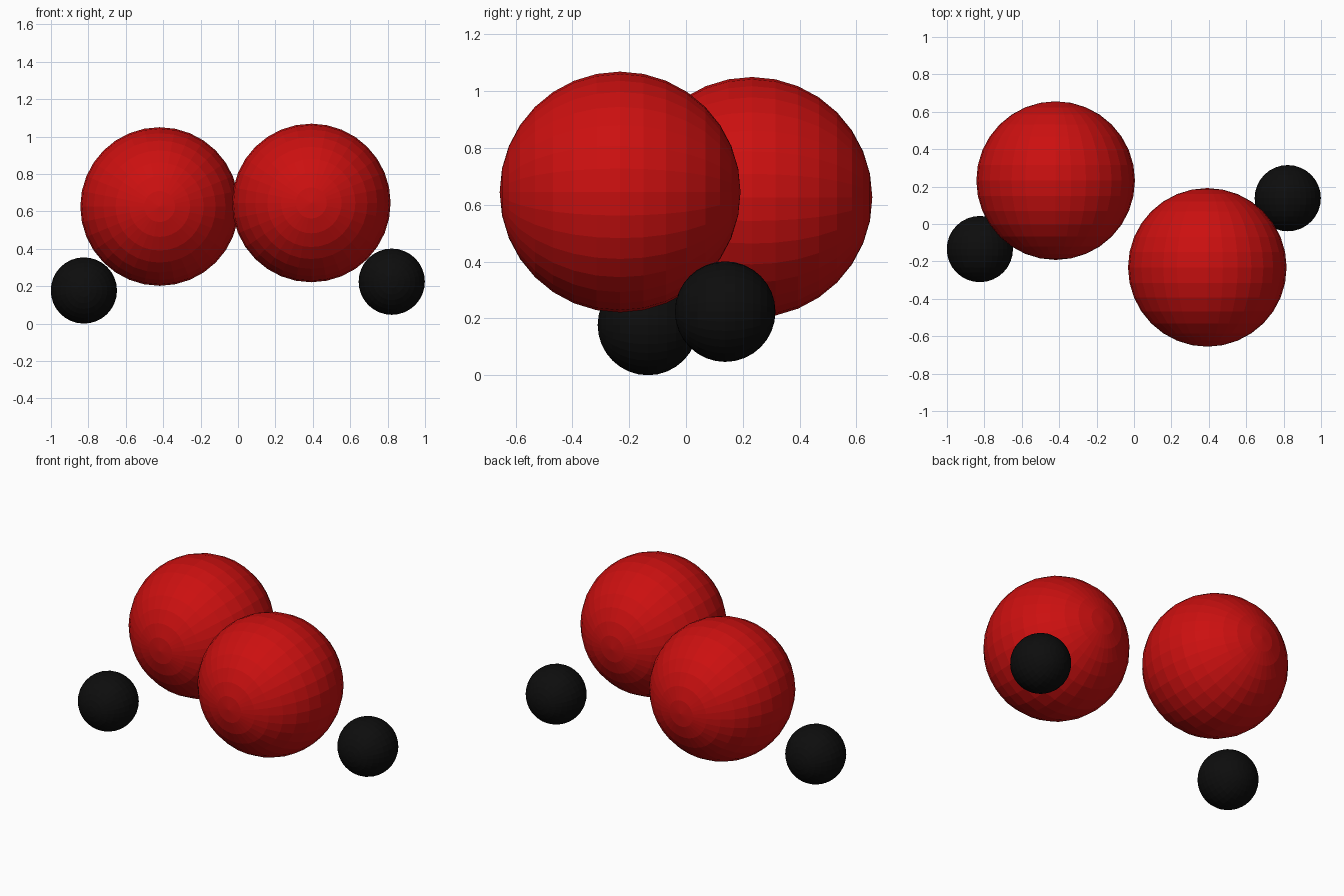
import bpy
from math import radians

if "Cube" in bpy.data.objects:
    bpy.data.objects.remove(bpy.data.objects["Cube"])


def material(name, color):
    m = bpy.data.materials.new(name)
    m.diffuse_color = color
    m.use_nodes = True
    m.node_tree.nodes["Principled BSDF"].inputs["Base Color"].default_value = m.diffuse_color
    return m


def ball(name, center, radius, mat):
    # Flat-faced ball with its poles along y
    bpy.ops.mesh.primitive_uv_sphere_add(segments=32, ring_count=16, radius=radius,
                                         location=center, rotation=(radians(90), 0, 0))
    ob = bpy.context.object
    ob.name = name
    ob.data.materials.append(mat)
    return ob


red = material("red", (0.6, 0.005, 0.005, 1))
black = material("black", (0.004, 0.004, 0.004, 1))

# Pair of large balls
ball("large_ball_left", (-0.419, 0.232, 0.626), 0.424, red)
ball("large_ball_right", (0.392, -0.232, 0.645), 0.424, red)

# Pair of small balls at the outer ends
ball("small_ball_left", (-0.824, -0.134, 0.177), 0.177, black)
ball("small_ball_right", (0.822, 0.138, 0.224), 0.177, black)
